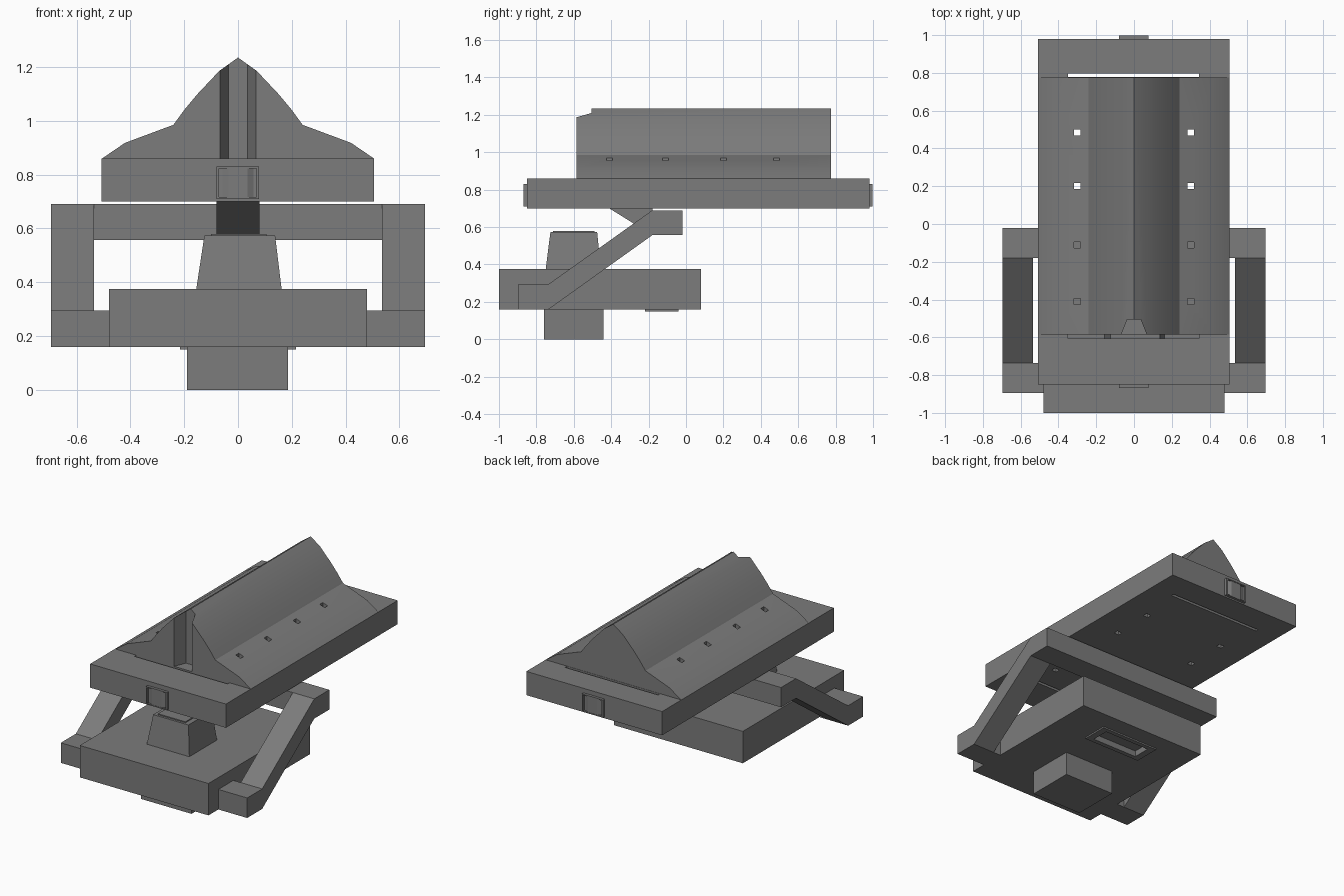
import bpy

if "Cube" in bpy.data.objects:
    bpy.data.objects.remove(bpy.data.objects["Cube"], do_unlink=True)

grey = bpy.data.materials.new("dark_grey")
grey.use_nodes = True
grey.diffuse_color = (0.2, 0.2, 0.2, 1)
grey.node_tree.nodes["Principled BSDF"].inputs["Base Color"].default_value = (0.2, 0.2, 0.2, 1)


def loft(name, lower, upper):
    """Solid between two matching outlines."""
    n = len(lower)
    faces = [tuple(range(n))[::-1], tuple(range(n, 2 * n))]
    faces += [(i, (i + 1) % n, (i + 1) % n + n, i + n) for i in range(n)]
    mesh = bpy.data.meshes.new(name)
    mesh.from_pydata(lower + upper, [], faces)
    mesh.materials.append(grey)
    obj = bpy.data.objects.new(name, mesh)
    bpy.context.collection.objects.link(obj)
    # Make all faces point outwards
    bpy.context.view_layer.objects.active = obj
    bpy.ops.object.select_all(action='DESELECT')
    obj.select_set(True)
    bpy.ops.object.mode_set(mode='EDIT')
    bpy.ops.mesh.select_all(action='SELECT')
    bpy.ops.mesh.normals_make_consistent(inside=False)
    bpy.ops.object.mode_set(mode='OBJECT')
    return obj


def rect(x0, x1, y0, y1, z):
    return [(x0, y0, z), (x1, y0, z), (x1, y1, z), (x0, y1, z)]


def box(name, x0, x1, y0, y1, z0, z1):
    return loft(name, rect(x0, x1, y0, y1, z0), rect(x0, x1, y0, y1, z1))


def side_profile(name, points, x0, x1):
    return loft(name, [(x0, y, z) for y, z in points], [(x1, y, z) for y, z in points])


def plan_profile(name, points, z0, z1):
    return loft(name, [(x, y, z0) for x, y in points], [(x, y, z1) for x, y in points])


def cut(obj, cutters):
    for cutter in cutters:
        cutter.hide_render = True
        mod = obj.modifiers.new("cut", 'BOOLEAN')
        mod.operation, mod.solver, mod.object = 'DIFFERENCE', 'EXACT', cutter
        bpy.context.view_layer.objects.active = obj
        bpy.ops.object.modifier_apply(modifier=mod.name)
        bpy.data.objects.remove(cutter, do_unlink=True)


def pin_holes():
    return [box("hole_cutter", s * 0.3 - 0.018, s * 0.3 + 0.018, y - 0.016, y + 0.016, 0.6, 1.15)
            for s in (-1, 1) for y in (-0.41, -0.11, 0.2, 0.485)]


# Lower body, foot and raised underside frame
base = box("base_block", -0.48, 0.48, -1.0, 0.08, 0.16, 0.375)
cut(base, [box("recess_cutter", -0.17, 0.17, -0.19, -0.07, 0.1, 0.19)])
box("foot_block", -0.19, 0.185, -0.76, -0.44, 0, 0.16)
frame = box("underside_frame", -0.215, 0.215, -0.22, -0.04, 0.15, 0.16)
cut(frame, [box("frame_cutter", -0.17, 0.17, -0.19, -0.07, 0.1, 0.2)])

# Tapered pedestal
loft("pedestal", rect(-0.155, 0.162, -0.75, -0.455, 0.375),
     rect(-0.125, 0.138, -0.725, -0.475, 0.573))
box("pedestal_cap", -0.1, 0.105, -0.71, -0.49, 0.573, 0.58)

# Slanted side arms, their lugs and the bar joining them
arm = [(-0.895, 0.16), (-0.895, 0.295), (-0.735, 0.295), (-0.18, 0.69),
       (-0.02, 0.69), (-0.02, 0.557), (-0.18, 0.557), (-0.735, 0.16)]
for side, s in (("left", 1), ("right", -1)):
    side_profile(side + "_arm", arm, s * 0.535, s * 0.695)
    box(side + "_arm_lug", *sorted((s * 0.48, s * 0.535)), -0.895, -0.735, 0.16, 0.295)
box("cross_bar", -0.535, 0.535, -0.18, -0.02, 0.557, 0.69)
side_profile("support_bracket", [(-0.41, 0.7), (-0.18, 0.557), (-0.18, 0.7)], -0.08, 0.08)

# Upper deck with end slots and pin holes
deck = box("deck_plate", -0.508, 0.505, -0.85, 0.98, 0.7, 0.86)
cut(deck, [box("slot_cutter", -0.35, 0.345, y, y + 0.02, 0.6, 0.95) for y in (-0.605, 0.777)])
cut(deck, pin_holes())

# End sockets, each with a tapered key inside
for name, y, s in (("front", -0.85, -1), ("back", 0.98, 1)):
    socket = box(name + "_socket", -0.08, 0.078, *sorted((y, y + s * 0.018)), 0.71, 0.83)
    cut(socket, [box("socket_cutter", -0.07, 0.068, *sorted((y + s * 0.004, y + s * 0.05)),
                     0.717, 0.823)])
    plan_profile(name + "_key", [(-0.065, y), (0.065, y), (0.035, y + s * 0.016),
                                 (-0.035, y + s * 0.016)], 0.715, 0.825)

# Ridged hood, notched at the front
half = [(0.505, 0.86), (0.42, 0.918), (0.24, 0.985), (0.2, 1.04), (0.15, 1.1), (0.07, 1.185)]
outline = half + [(0, 1.235)] + [(-x, z) for x, z in reversed(half)]
hood = loft("ridged_hood", [(x, -0.585, z) for x, z in outline],
            [(x, 0.775, z) for x, z in outline])
cut(hood, [plan_profile("notch_cutter", [(-0.073, -0.6), (0.073, -0.6), (0.035, -0.505),
                                         (-0.035, -0.505)], 0.8, 1.4)])
cut(hood, pin_holes())
bpy.ops.object.select_all(action='DESELECT')
hood.select_set(True)
bpy.context.view_layer.objects.active = hood
bpy.ops.object.shade_smooth_by_angle(angle=0.5)
